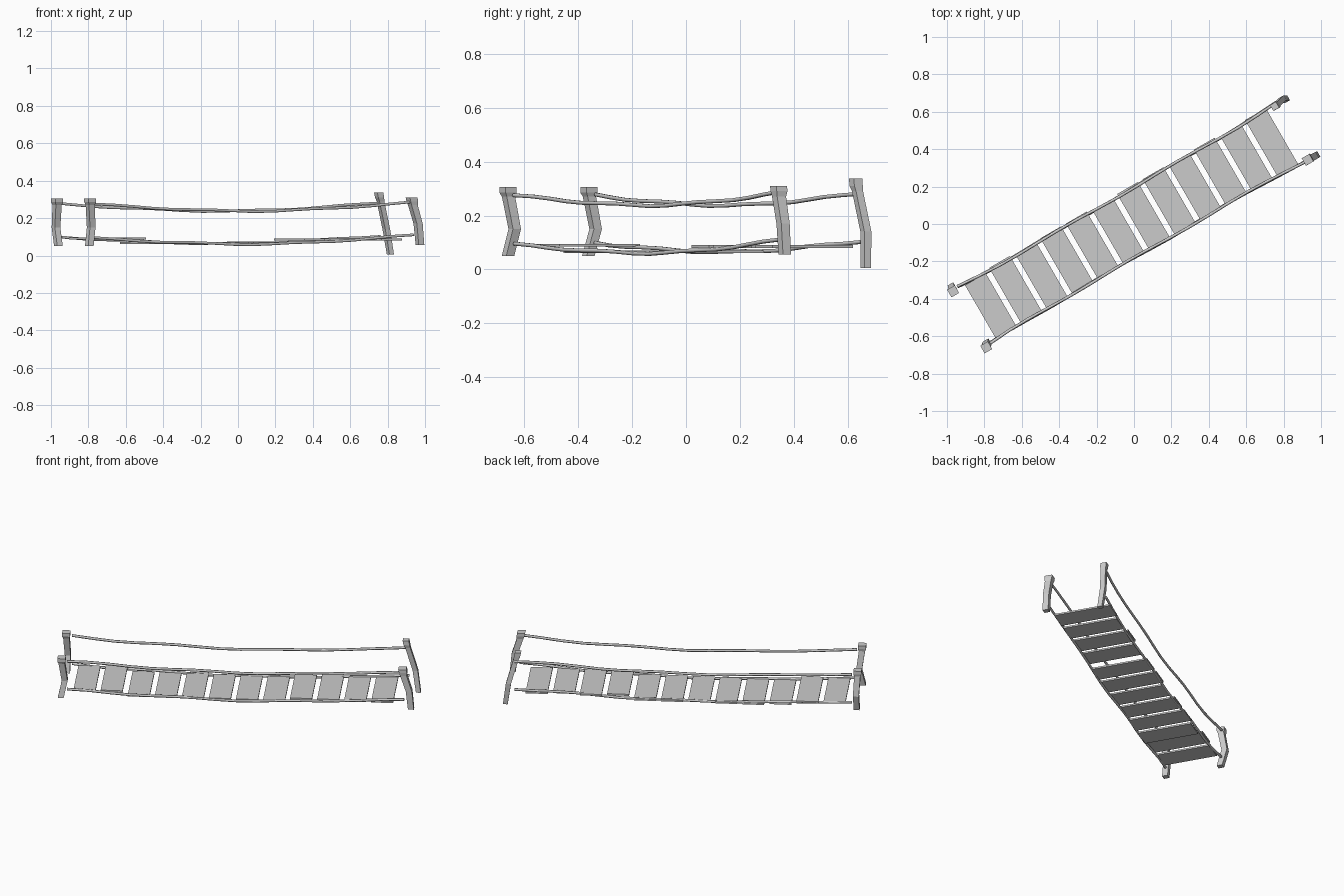
import bpy, bmesh, math
from mathutils import Vector

if "Cube" in bpy.data.objects:
    bpy.data.objects.remove(bpy.data.objects["Cube"])

ANG = math.radians(30)          # bridge runs diagonally
U = Vector((math.cos(ANG), math.sin(ANG), 0))
V = Vector((-math.sin(ANG), math.cos(ANG), 0))

grey = bpy.data.materials.new("weathered grey")
grey.diffuse_color = (0.6, 0.6, 0.6, 1)
grey.use_nodes = True
grey.node_tree.nodes["Principled BSDF"].inputs["Base Color"].default_value = grey.diffuse_color


def at(u, v, z):
    return U * u + V * v + Vector((0, 0, z))


def loft(name, sections):
    """Square prism through (x, y, z, width) sections, capped at both ends."""
    bm = bmesh.new()
    rings = []
    for x, y, z, w in sections:
        c = Vector((x, y, z))
        rings.append([bm.verts.new(c + U * (a * w / 2) + V * (b * w / 2))
                      for a, b in ((-1, -1), (1, -1), (1, 1), (-1, 1))])
    for lo, hi in zip(rings, rings[1:]):
        for i in range(4):
            j = (i + 1) % 4
            bm.faces.new((lo[i], lo[j], hi[j], hi[i]))
    bm.faces.new(rings[0][::-1])
    bm.faces.new(rings[-1])
    me = bpy.data.meshes.new(name)
    bm.to_mesh(me)
    bm.free()
    me.materials.append(grey)
    ob = bpy.data.objects.new(name, me)
    bpy.context.collection.objects.link(ob)


# Crooked posts with flared tops
loft("post_left_front", [(-0.795, -0.66, 0.05, 0.034), (-0.785, -0.635, 0.15, 0.034),
                         (-0.79, -0.658, 0.27, 0.036), (-0.79, -0.66, 0.285, 0.047), (-0.79, -0.66, 0.305, 0.047)])
loft("post_left_back", [(-0.96, -0.362, 0.05, 0.034), (-0.973, -0.335, 0.15, 0.034),
                        (-0.967, -0.358, 0.27, 0.036), (-0.967, -0.36, 0.285, 0.047), (-0.967, -0.36, 0.305, 0.047)])
loft("post_right_front", [(0.973, 0.366, 0.055, 0.034), (0.963, 0.36, 0.17, 0.036),
                          (0.935, 0.345, 0.27, 0.038), (0.932, 0.345, 0.29, 0.046), (0.928, 0.343, 0.31, 0.046)])
loft("post_right_back", [(0.815, 0.667, 0.005, 0.028), (0.793, 0.667, 0.14, 0.03),
                         (0.762, 0.636, 0.29, 0.03), (0.757, 0.631, 0.31, 0.036), (0.752, 0.629, 0.337, 0.036)])

# Planks: end planks sit higher, some stick out past the back rope
PITCH, WIDTH = 0.158, 0.128
for i in range(12):
    u0 = -0.946 + i * PITCH
    z = 0.09 if i < 2 else 0.085 if i > 7 else 0.066
    back = 0.184 if i in (1, 3, 4, 6, 7, 9, 11) else 0.168
    bpy.ops.mesh.primitive_cube_add(size=1, location=at(u0 + WIDTH / 2, (back - 0.16) / 2, z),
                                    rotation=(0, 0, ANG))
    ob = bpy.context.object
    ob.name = f"plank_{i + 1}"
    ob.scale = (WIDTH, back + 0.16, 0.01)
    ob.data.materials.append(grey)


def rope(name, v, left, mid, right, phase):
    """Sagging, slightly wavy six-sided rope."""
    cu = bpy.data.curves.new(name, 'CURVE')
    cu.dimensions = '3D'
    cu.bevel_depth = 0.008
    cu.bevel_resolution = 1
    cu.use_fill_caps = True
    n = 17
    sp = cu.splines.new('POLY')
    sp.points.add(n - 1)
    for k in range(n):
        t = -1 + 2 * k / (n - 1)
        end = left if t < 0 else right
        z = mid + (end - mid) * abs(t) ** 1.6 + 0.003 * math.sin(k * 1.3 + phase)
        side = v + 0.004 * math.sin(k * 1.1 + phase) + math.copysign(0.01 * abs(t) ** 6, v)
        sp.points[k].co = (*at(t * 0.985, side, z), 1)
    cu.materials.append(grey)
    bpy.context.collection.objects.link(bpy.data.objects.new(name, cu))


# Hand ropes and deck ropes
rope("hand_rope_front", -0.158, 0.275, 0.237, 0.285, 0.0)
rope("hand_rope_back", 0.17, 0.275, 0.237, 0.283, 2.0)
rope("deck_rope_front", -0.158, 0.093, 0.06, 0.11, 1.0)
rope("deck_rope_back", 0.17, 0.098, 0.064, 0.105, 3.0)
